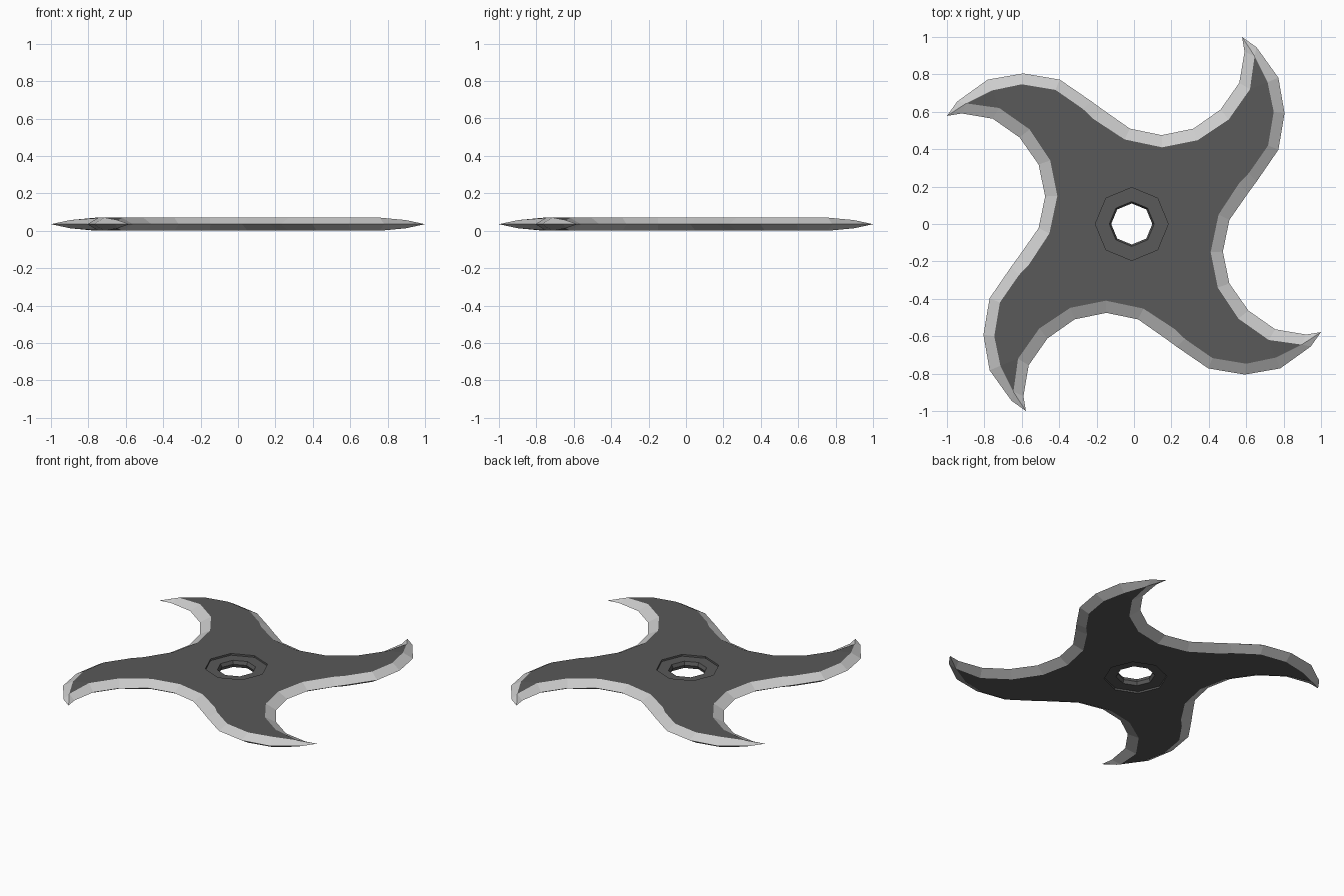
import bpy, bmesh, math

if "Cube" in bpy.data.objects:
    bpy.data.objects.remove(bpy.data.objects["Cube"])

MID, HALF = 0.035, 0.035      # mid-plane height, half thickness
HUB_X = -0.012                # hub sits a touch off the blade centre
RECESS = 0.012

# One arm, clockwise from valley to valley: sharp outer edge and flat-face edge
OUTER = [(.148, .475), (.318, .51), (.463, .612), (.563, .755), (.591, .92),
         (.578, 1.0), (.655, .945), (.772, .782), (.805, .592), (.772, .397),
         (.656, .228), (.612, .168), (.51, .022)]
INNER = [(.15, .41), (.34, .448), (.506, .558), (.62, .72), (.645, .897),
         (.645, .897), (.645, .897), (.714, .758), (.747, .6), (.717, .42),
         (.615, .273), (.562, .218), (.452, .05)]
TIP = 4                       # index of the flat-face tip in INNER

bm = bmesh.new()
verts = {}


def vert(x, y, z):
    key = (round(x, 4), round(y, 4), round(z, 4))
    if key not in verts:
        verts[key] = bm.verts.new((x, y, z))
    return verts[key]


def face(points, mat):
    vs = list(dict.fromkeys(vert(*p) for p in points))
    bm.faces.new(vs).material_index = mat


def turn(p, k):
    for _ in range(k % 4):
        p = (p[1], -p[0])
    return p


def hub(i, r, z):
    a = math.pi / 2 - i * math.pi / 4
    return (HUB_X + r * math.cos(a), r * math.sin(a), z)


for s in (1, -1):
    z_flat = MID + s * HALF
    z_rec = MID + s * (HALF - RECESS)
    for k in range(4):
        out = [(*turn(p, k), MID) for p in OUTER]
        inn = [(*turn(p, k), MID + s * .022 if TIP <= i <= TIP + 2 else z_flat)
               for i, p in enumerate(INNER)]
        out.append((*turn(OUTER[0], k + 1), MID))
        inn.append((*turn(INNER[0], k + 1), z_flat))
        # Ground bevel along the blade edge
        for i in range(len(OUTER)):
            face([out[i], out[i + 1], inn[i + 1], inn[i]], 1)
        # Flat side of the arm, with its tapering tip
        face([inn[TIP - 1], inn[TIP], inn[TIP + 3]], 0)
        face(inn[:TIP] + inn[TIP + 3:] +
             [hub(2 * k + j, .195, z_flat) for j in (2, 1, 0)], 0)
    # Octagonal recess, its floor, and the chamfered hole
    rings = [(.195, z_flat), (.195, z_rec), (.12, z_rec), (.11, MID)]
    for (r0, z0), (r1, z1) in zip(rings, rings[1:]):
        for i in range(8):
            face([hub(i, r0, z0), hub(i + 1, r0, z0),
                  hub(i + 1, r1, z1), hub(i, r1, z1)], 0)

bmesh.ops.recalc_face_normals(bm, faces=bm.faces)
mesh = bpy.data.meshes.new("throwing_star")
bm.to_mesh(mesh)
bm.free()

for name, c in (("dark_steel", .1), ("ground_edge", .7)):
    m = bpy.data.materials.new(name)
    m.diffuse_color = (c, c, c, 1)
    m.use_nodes = True
    m.node_tree.nodes["Principled BSDF"].inputs["Base Color"].default_value = m.diffuse_color
    mesh.materials.append(m)

star = bpy.data.objects.new("throwing_star", mesh)
bpy.context.collection.objects.link(star)
